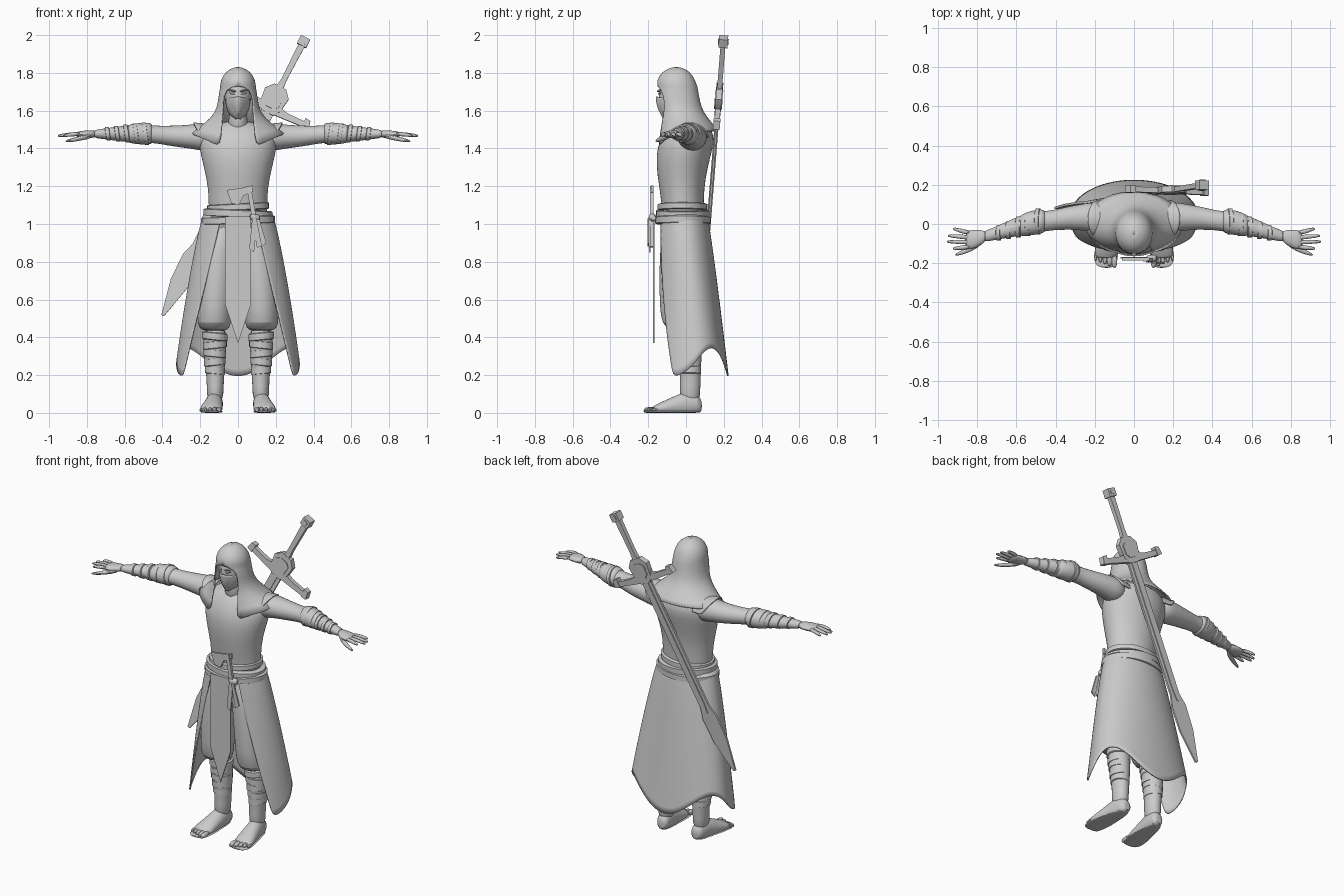
import bpy, bmesh
from math import sin, cos, pi, radians
from mathutils import Matrix, Vector

cube = bpy.data.objects.get("Cube")
if cube:
    bpy.data.objects.remove(cube)

grey = bpy.data.materials.new("plain_grey")
grey.use_nodes = True
tone = (0.6, 0.6, 0.6, 1)
grey.diffuse_color = tone
grey.node_tree.nodes["Principled BSDF"].inputs["Base Color"].default_value = tone
made = []


def finish(name, bm, smooth=0, thick=0):
    bmesh.ops.remove_doubles(bm, verts=bm.verts, dist=0.0001)
    bmesh.ops.recalc_face_normals(bm, faces=bm.faces)
    mesh = bpy.data.meshes.new(name)
    bm.to_mesh(mesh)
    bm.free()
    mesh.materials.append(grey)
    obj = bpy.data.objects.new(name, mesh)
    bpy.context.collection.objects.link(obj)
    if smooth:
        obj.modifiers.new("round", "SUBSURF").levels = smooth
        obj.modifiers["round"].render_levels = smooth
    if thick:
        obj.modifiers.new("cloth", "SOLIDIFY").thickness = thick
    made.append(obj)
    return obj


def loft(name, sections, axis="z", n=20, smooth=1, tilt=0, floor=False):
    """Skin elliptical sections (x, y, z, half width, half depth) along an axis."""
    bm = bmesh.new()
    rings = []
    for x, y, z, a, b in sections:
        ring = []
        for i in range(n):
            c, s = cos(2 * pi * i / n), sin(2 * pi * i / n)
            off = {"x": (tilt * s * b, a * c, b * s),
                   "y": (a * c, tilt * s * b, b * s),
                   "z": (a * c, b * s, tilt * c * a)}[axis]
            p = Vector((x, y, z)) + Vector(off)
            if floor:
                p.z = max(p.z, 0)
            ring.append(bm.verts.new(p))
        rings.append(ring)
    for lo, hi in zip(rings, rings[1:]):
        for i in range(n):
            j = (i + 1) % n
            bm.faces.new((lo[i], lo[j], hi[j], hi[i]))
    bm.faces.new(rings[0])
    bm.faces.new(rings[-1])
    return finish(name, bm, smooth)


def band(name, x, y, z, a, b, h, axis="z", tilt=0):
    """Short wrapped strip with bevelled rims."""
    step = Vector([float(axis == k) for k in "xyz"])
    rows = []
    for d, inset in ((-.5, .008), (-.4, 0), (.4, 0), (.5, .008)):
        p = Vector((x, y, z)) + step * h * d
        rows.append((*p, a - inset, b - inset))
    return loft(name, rows, axis, 28, 0, tilt)


def sheet(name, f, nu, nv, thick=.008, smooth=1):
    """Open cloth surface; u runs -1..1 and v runs 0..1."""
    bm = bmesh.new()
    g = [[bm.verts.new(f(2 * i / nu - 1, j / nv)) for i in range(nu + 1)]
         for j in range(nv + 1)]
    for j in range(nv):
        for i in range(nu):
            bm.faces.new((g[j][i], g[j][i + 1], g[j + 1][i + 1], g[j + 1][i]))
    return finish(name, bm, smooth, thick)


def plate(name, outline, thick, matrix):
    """Flat outline extruded evenly to both sides."""
    bm = bmesh.new()
    face = bm.faces.new([bm.verts.new((x, y, -thick / 2)) for x, y in outline])
    new = bmesh.ops.extrude_face_region(bm, geom=[face])["geom"]
    bmesh.ops.translate(bm, vec=(0, 0, thick),
                        verts=[v for v in new if isinstance(v, bmesh.types.BMVert)])
    bm.transform(matrix)
    return finish(name, bm)


def mirror(obj):
    twin = obj.copy()
    twin.data = obj.data.copy()
    twin.data.transform(Matrix.Scale(-1, 4, (1, 0, 0)))
    twin.data.flip_normals()
    twin.name = obj.name.replace("left", "right")
    bpy.context.collection.objects.link(twin)
    made.append(twin)


def mix(a, b, t):
    return a + (b - a) * t


# torso, neck and head
loft("torso", [(0, -.015, 1, .17, .115), (0, -.018, 1.12, .15, .11), (0, -.025, 1.25, .168, .128),
               (0, -.013, 1.37, .2, .147), (0, .005, 1.44, .208, .145), (0, .018, 1.5, .18, .125),
               (0, .01, 1.55, .08, .07)], n=28)
loft("neck", [(0, -.02, 1.45, .06, .06), (0, -.04, 1.53, .05, .055), (0, -.05, 1.62, .05, .06)])
loft("head", [(0, -.075, 1.555, .025, .04), (0, -.068, 1.59, .055, .07), (0, -.055, 1.67, .075, .092),
              (0, -.05, 1.74, .078, .092), (0, -.045, 1.8, .05, .06)])
sheet("face_mask", lambda u, v: (u * mix(.066, .022, v ** 2.5),
                                 mix(-.163, -.125, v ** 2) + .07 * abs(u) ** 1.5,
                                 mix(1.675, 1.56, v) - .012 * abs(u)), 8, 6)
mirror(loft("left_eye", [(.014, -.146, 1.688, .003, .002), (.028, -.143, 1.69, .007, .008),
                         (.046, -.132, 1.695, .003, .002)], "x", 10))
mirror(loft("left_brow", [(.008, -.15, 1.7, .006, .004), (.03, -.145, 1.707, .008, .006),
                          (.06, -.118, 1.712, .006, .004)], "x", 10))

# hood rows: height, half width, back reach, front reach, centre y, opening angle
HOOD = [(1.832, .001, .001, .001, -.05, 180), (1.823, .045, .05, .055, -.05, 180),
        (1.785, .084, .09, .095, -.05, 180), (1.735, .097, .108, .112, -.05, 180),
        (1.715, .099, .112, .115, -.048, 135), (1.65, .105, .118, .112, -.045, 128),
        (1.59, .12, .127, .112, -.035, 137), (1.535, .172, .152, .135, -.012, 150),
        (1.41, .25, .168, .16, 0, 158)]


def hood(u, v):
    row = round(v * (len(HOOD) - 1))
    z, rx, back, front, cy, edge = HOOD[row]
    a = u * radians(edge)
    if row == len(HOOD) - 1:
        z += .085 * (1 - abs(u) ** 4)
    return rx * sin(a), cy + cos(a) * (back if cos(a) > 0 else front), z


sheet("hood", hood, 32, len(HOOD) - 1)


# sleeveless shoulder flap
def flap(u, v):
    a = u * radians(85)
    r = mix(.08, .088, v)
    return mix(.15, .235, v) - .05 * u * u, .025 + 1.1 * r * sin(a), 1.45 + r * cos(a)


mirror(sheet("left_shoulder_flap", flap, 16, 3))

# arm, bracer and hand
mirror(loft("left_arm", [(.13, .03, 1.45, .085, .075), (.21, .035, 1.462, .077, .07), (.29, .035, 1.463, .064, .06),
                         (.38, .025, 1.468, .055, .052), (.44, .015, 1.475, .05, .046),
                         (.52, .008, 1.478, .057, .05), (.62, -.02, 1.478, .048, .042),
                         (.72, -.052, 1.477, .03, .026), (.77, -.065, 1.477, .032, .022)], "x"))
mirror(loft("left_bracer", [(.45, .015, 1.478, .055, .052), (.47, .013, 1.478, .064, .06),
                            (.53, .005, 1.478, .064, .057), (.575, -.008, 1.478, .056, .05),
                            (.585, -.01, 1.478, .048, .043)], "x"))
for k in range(5):
    x, r = .49 + .05 * k, .067 - .007 * k
    mirror(band(f"left_arm_wrap_{k + 1}", x, .013 - .0145 * k, 1.478, r, r * .9, .024, "x", .15))
mirror(loft("left_palm", [(.75, -.06, 1.477, .028, .022), (.8, -.075, 1.475, .046, .021),
                          (.84, -.08, 1.474, .05, .018), (.86, -.08, 1.473, .042, .011)], "x", 16))
for name, y, tip, reach in (("index", -.116, -.125, .925), ("middle", -.093, -.09, .955),
                            ("ring", -.07, -.06, .95), ("little", -.047, -.025, .925)):
    mirror(loft(f"left_{name}_finger", [(.83, y, 1.476, .013, .013), (.88, mix(y, tip, .5), 1.476, .013, .012),
                                        (reach - .01, tip, 1.468, .009, .009),
                                        (reach, tip, 1.466, .004, .004)], "x", 8))
mirror(loft("left_thumb", [(.77, -.085, 1.468, .02, .016), (.83, -.125, 1.455, .018, .014),
                           (.89, -.15, 1.442, .012, .011), (.915, -.158, 1.438, .004, .004)], "x", 8))

# baggy trousers, wrapped shins and bare feet
mirror(loft("left_trouser", [(.085, -.015, 1.02, .095, .11), (.1, -.02, .85, .1, .12), (.115, -.025, .7, .1, .118),
                             (.122, -.03, .56, .092, .11), (.126, -.025, .47, .092, .105),
                             (.124, -.005, .43, .07, .075)]))
mirror(loft("left_shin", [(.12, .005, .46, .062, .066), (.124, .015, .36, .065, .07), (.121, .024, .23, .05, .057),
                          (.12, .022, .14, .044, .053), (.122, .02, .05, .045, .058)]))
for k in range(5):
    r = .067 - .0035 * k
    mirror(band(f"left_shin_wrap_{k + 1}", .123, .01 + .003 * k, .405 - .045 * k, r, r + .005,
                .042, "z", (-1) ** k * .1))
mirror(loft("left_foot", [(.118, .085, .035, .022, .03), (.12, .065, .045, .04, .05), (.124, .01, .05, .045, .07),
                          (.132, -.06, .035, .052, .055), (.141, -.13, .024, .06, .034),
                          (.146, -.18, .015, .058, .02)], "y", floor=True))
mirror(loft("left_sole", [(.12, .08, .006, .03, .006), (.126, 0, .006, .044, .006), (.14, -.13, .006, .065, .006),
                          (.146, -.2, .006, .06, .006), (.14, -.225, .006, .035, .005)], "y", floor=True))
for k in range(5):
    x, r = .1 + .024 * k, .017 - .002 * k
    end = -.225 + .009 * k
    mirror(loft(f"left_toe_{k + 1}", [(x, -.15, .018, r, r), (x, end + .02, .018, r, r),
                                      (x, end, .014, r * .5, r * .5)], "y", 8, floor=True))


# long skirt, open at the front, with a wavy hem
def skirt(u, v):
    a = u * radians(mix(152, 116, v))
    hem = .27 - .075 * cos(2 * pi * u)
    depth = mix(.125, .186, v ** .8) if cos(a) > 0 else mix(.14, .25, v)
    return mix(.185, .328, v ** .85) * sin(a), mix(-.012, .04, v) + depth * cos(a), mix(1.05, hem, v)


sheet("skirt", skirt, 40, 12)


# front cloth, belts, hanging knot and hatchet, drawn in the x-z plane
def facing(y):
    return Matrix.Translation((0, y, 0)) @ Matrix.Rotation(pi / 2, 4, "X")


plate("front_cloth", [(-.07, 1.04), (-.07, .58), (0, .37), (.07, .58), (.07, 1.04)], .008, facing(-.172))
band("upper_belt", 0, -.018, 1.09, .165, .132, .035, "z", .05)
band("middle_belt", 0, -.018, 1.055, .183, .142, .04, "z", -.04)
band("lower_belt", 0, -.018, 1.02, .195, .147, .04, "z", .03)
loft("belt_knot", [(.06, -.175, 1.04, .015, .014), (.09, -.18, 1.035, .024, .026),
                   (.12, -.17, 1.03, .015, .014)], "x", 12)
plate("belt_tail_long", [(.075, 1.03), (.1, 1.03), (.095, .95), (.085, .85), (.06, .87)], .01, facing(-.192))
plate("belt_tail_short", [(.095, 1.03), (.115, 1.02), (.15, .9), (.125, .88)], .01, facing(-.2))
plate("hatchet_head", [(-.06, 1.18), (.02, 1.19), (.08, 1.205), (.08, 1.17), (.03, 1.15),
                       (.005, 1.1), (-.035, 1.11)], .014, facing(-.178))
plate("hatchet_handle", [(.045, 1.2), (.068, 1.2), (.125, .88), (.1, .875)], .018, facing(-.182))

# greatsword slung across the back, built along its own axis
along = Vector((.456, .071, .887)).normalized()
normal = Vector((0, 1, -.08)).normalized()
across = along.cross(normal).normalized()
normal = across.cross(along)
blade_frame = Matrix((across, along, normal)).transposed().to_4x4()
blade_frame.translation = (.19, .173, 1.66)


def sword_part(name, half, thick):
    plate(name, half + [(-x, y) for x, y in reversed(half)], thick, blade_frame)


sword_part("blade", [(.035, -.03), (.033, -.88), (.054, -.95), (.05, -1.1), (.008, -1.29)], .012)
sword_part("blade_ridge", [(.012, -.03), (.012, -.85), (.004, -.92)], .022)
sword_part("grip", [(.022, .04), (.014, .12), (.018, .33)], .026)
sword_part("guard_core", [(.035, -.08), (.06, -.045), (.07, .035), (.035, .075)], .032)
sword_part("guard_inlay", [(.02, -.05), (.042, -.03), (.046, .025), (.02, .045)], .042)
sword_part("pommel", [(.027, .32), (.027, .369)], .048)
sword_part("pommel_inlay", [(.013, .332), (.013, .357)], .056)
for side, s in (("left", 1), ("right", -1)):
    plate(f"guard_arm_{side}", [(s * x, y) for x, y in ((.03, -.02), (.1, -.034), (.215, -.03), (.215, -.06),
                                                       (.1, -.07), (.03, -.075))], .028, blade_frame)
    plate(f"guard_end_{side}", [(s * x, y) for x, y in ((.195, -.012), (.225, -.015), (.235, -.06),
                                                       (.2, -.066))], .036, blade_frame)

# smooth shading with crisp hard edges
bpy.ops.object.select_all(action="DESELECT")
for obj in made:
    obj.select_set(True)
bpy.context.view_layer.objects.active = made[0]
bpy.ops.object.shade_smooth_by_angle(angle=radians(35))
